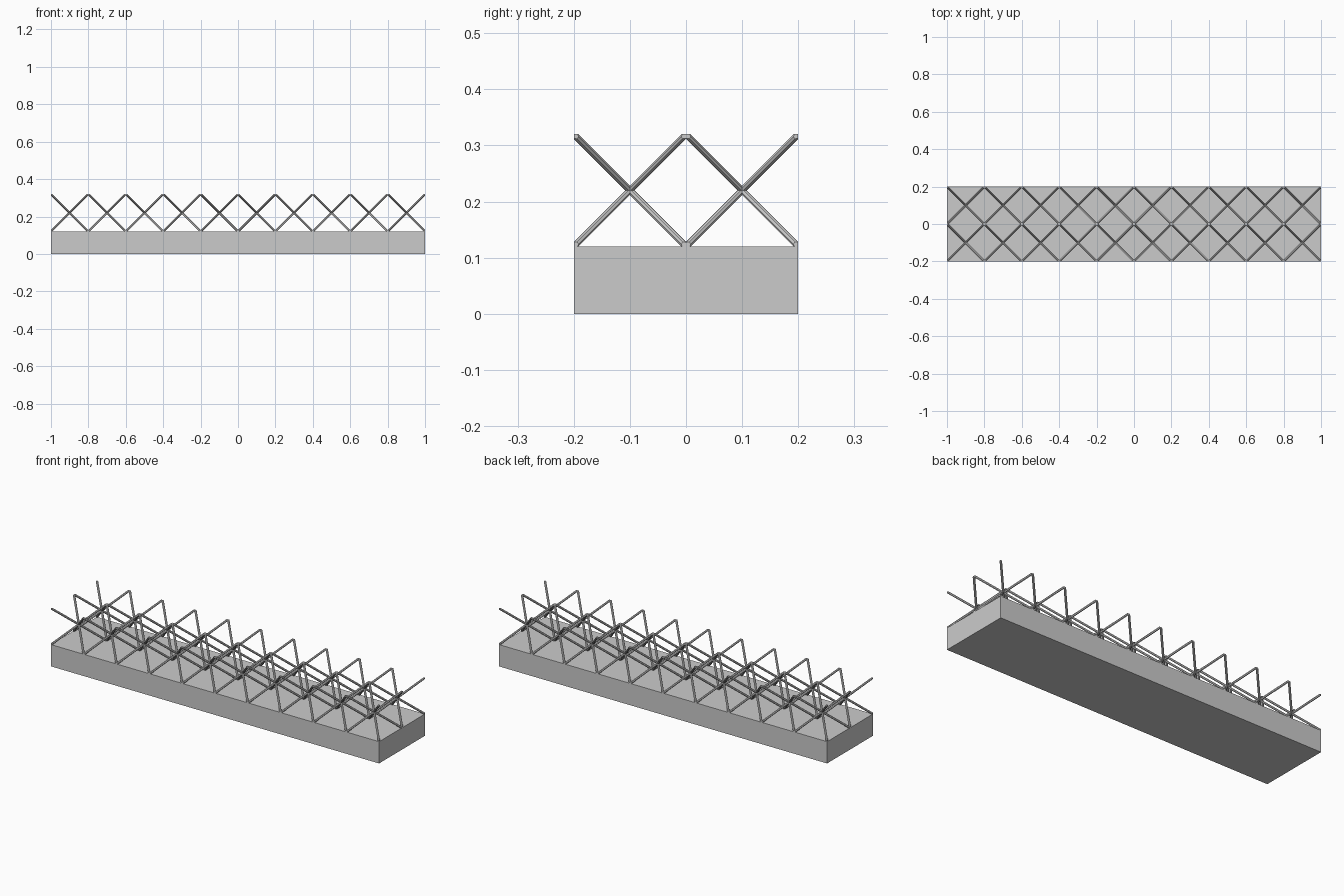
import bpy, bmesh
from mathutils import Vector

CELL, BASE_H, RADIUS = 0.2, 0.12, 0.006
COLS, ROWS = 10, 2

cube = bpy.data.objects.get("Cube")
if cube:
    bpy.data.objects.remove(cube, do_unlink=True)

grey = bpy.data.materials.new("plain grey")
grey.use_nodes = True
colour = (0.6, 0.6, 0.6, 1)
grey.diffuse_color = colour
grey.node_tree.nodes["Principled BSDF"].inputs["Base Color"].default_value = colour


def make_object(name, bm):
    bmesh.ops.recalc_face_normals(bm, faces=bm.faces)
    mesh = bpy.data.meshes.new(name)
    bm.to_mesh(mesh)
    bm.free()
    mesh.materials.append(grey)
    obj = bpy.data.objects.new(name, mesh)
    bpy.context.collection.objects.link(obj)
    return obj


def add_strut(target, direction):
    """Add one body diagonal, trimmed flush with the walls of its cell."""
    bm = bmesh.new()
    bmesh.ops.create_cone(bm, cap_ends=True, segments=8, radius1=RADIUS,
                          radius2=RADIUS, depth=CELL * 2)
    bm.transform(direction.to_track_quat('Z', 'Y').to_matrix().to_4x4())
    for axis in range(3):
        for side in (-1, 1):
            normal = Vector((0, 0, 0))
            normal[axis] = side
            cut = bmesh.ops.bisect_plane(
                bm, geom=bm.verts[:] + bm.edges[:] + bm.faces[:],
                plane_co=normal * CELL / 2, plane_no=normal, clear_outer=True)
            edges = [e for e in cut["geom_cut"]
                     if isinstance(e, bmesh.types.BMEdge) and e.is_boundary]
            if edges:
                bmesh.ops.holes_fill(bm, edges=edges, sides=0)
    mesh = bpy.data.meshes.new("strut_part")
    bm.to_mesh(mesh)
    bm.free()
    target.from_mesh(mesh)
    bpy.data.meshes.remove(mesh)


# Solid base block
bm = bmesh.new()
bmesh.ops.create_cube(bm, size=1)
bmesh.ops.scale(bm, verts=bm.verts, vec=(COLS * CELL, ROWS * CELL, BASE_H))
base = make_object("base_block", bm)
base.location.z = BASE_H / 2

# One lattice cell of four crossing diagonals, repeated along x and y
bm = bmesh.new()
for sx in (-1, 1):
    for sy in (-1, 1):
        add_strut(bm, Vector((sx, sy, 1)))
lattice = make_object("lattice_struts", bm)
lattice.location = (-(COLS - 1) * CELL / 2, -(ROWS - 1) * CELL / 2, BASE_H + CELL / 2)
for name, count, axis in (("columns", COLS, 0), ("rows", ROWS, 1)):
    array = lattice.modifiers.new(name, 'ARRAY')
    array.count = count
    array.use_relative_offset = False
    array.use_constant_offset = True
    offset = [0, 0, 0]
    offset[axis] = CELL
    array.constant_offset_displace = offset
